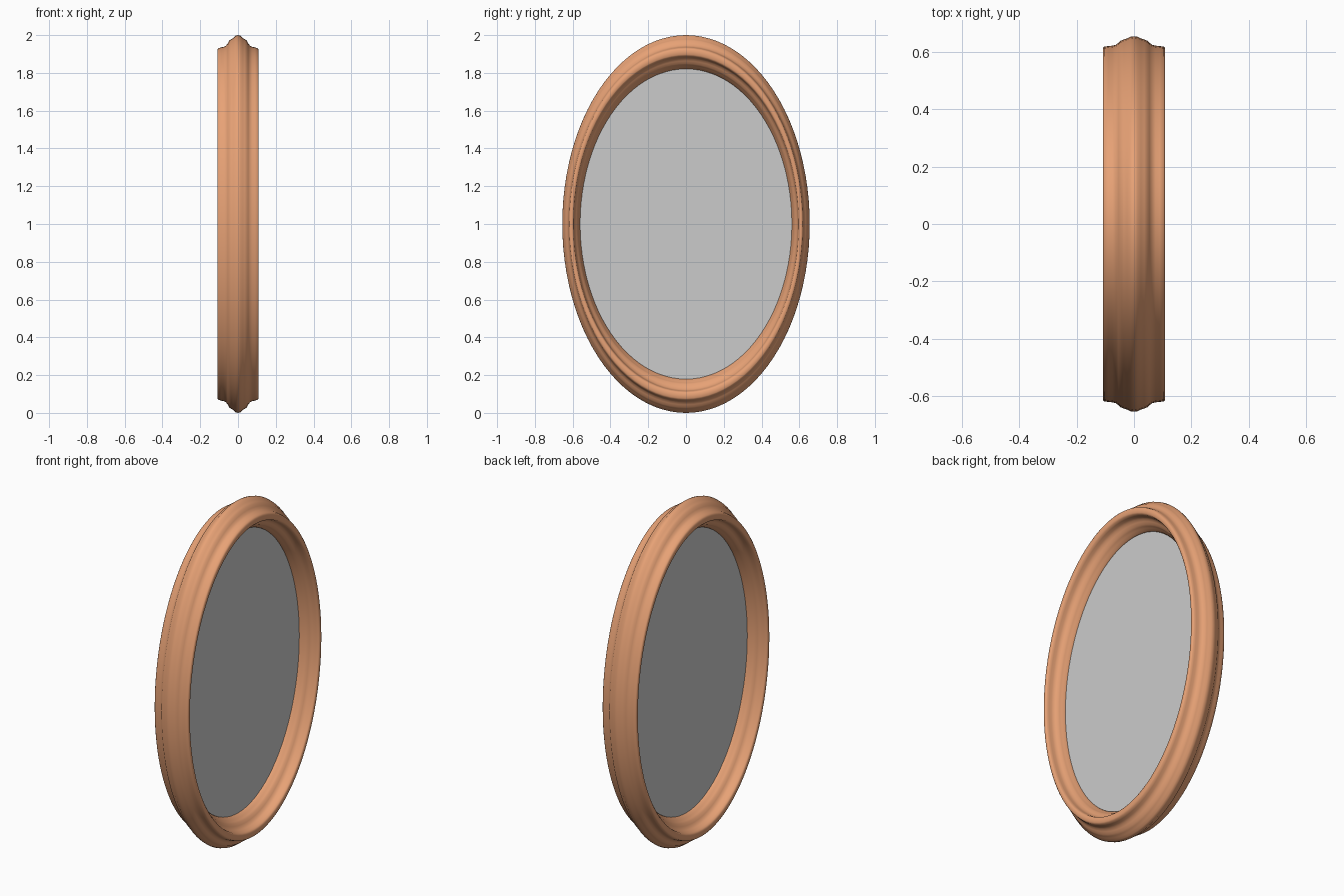
import bpy, bmesh, math

if "Cube" in bpy.data.objects:
    bpy.data.objects.remove(bpy.data.objects["Cube"])

SEG = 96

def ring_point(x, t, a):
    # t = 0 on the outer rim, 1 on the inner rim
    return (x, (0.655 - 0.095 * t) * math.cos(a), 1 + (1 - 0.18 * t) * math.sin(a))

def finish(bm, name, angle):
    bmesh.ops.recalc_face_normals(bm, faces=bm.faces)
    me = bpy.data.meshes.new(name)
    bm.to_mesh(me)
    bm.free()
    ob = bpy.data.objects.new(name, me)
    bpy.context.collection.objects.link(ob)
    bpy.ops.object.select_all(action='DESELECT')
    ob.select_set(True)
    bpy.context.view_layer.objects.active = ob
    bpy.ops.object.shade_smooth_by_angle(angle=math.radians(angle))
    return ob

# moulding: quarter profile (x, t), mirrored to a lobed cross-section
quarter = [(0, 0), (0.013, 0.02), (0.024, 0.08), (0.036, 0.12), (0.046, 0.16),
           (0.054, 0.24), (0.063, 0.31), (0.075, 0.345), (0.09, 0.36),
           (0.104, 0.385), (0.109, 0.43)]
half = quarter + [(x, 1 - t) for x, t in reversed(quarter)]
profile = half + [(-x, t) for x, t in reversed(half[1:-1])]

bm = bmesh.new()
rings = [[bm.verts.new(ring_point(x, t, 2 * math.pi * i / SEG)) for x, t in profile]
         for i in range(SEG)]
n = len(profile)
for i in range(SEG):
    a, b = rings[i], rings[(i + 1) % SEG]
    for j in range(n):
        k = (j + 1) % n
        bm.faces.new((a[j], a[k], b[k], b[j]))
frame = finish(bm, "oval_frame", 50)
wood = bpy.data.materials.new("wood")
wood.diffuse_color = (0.8, 0.36, 0.18, 1)
wood.use_nodes = True
wood.node_tree.nodes["Principled BSDF"].inputs["Base Color"].default_value = wood.diffuse_color
frame.data.materials.append(wood)

# mirror glass: thin oval plate tucked into the inner lobe
bm = bmesh.new()
sides = [[bm.verts.new(ring_point(x, 0.95, 2 * math.pi * i / SEG)) for i in range(SEG)]
         for x in (-0.004, 0.004)]
for s in sides:
    bm.faces.new(s)
for i in range(SEG):
    j = (i + 1) % SEG
    bm.faces.new((sides[0][i], sides[0][j], sides[1][j], sides[1][i]))
finish(bm, "mirror_glass", 30)
